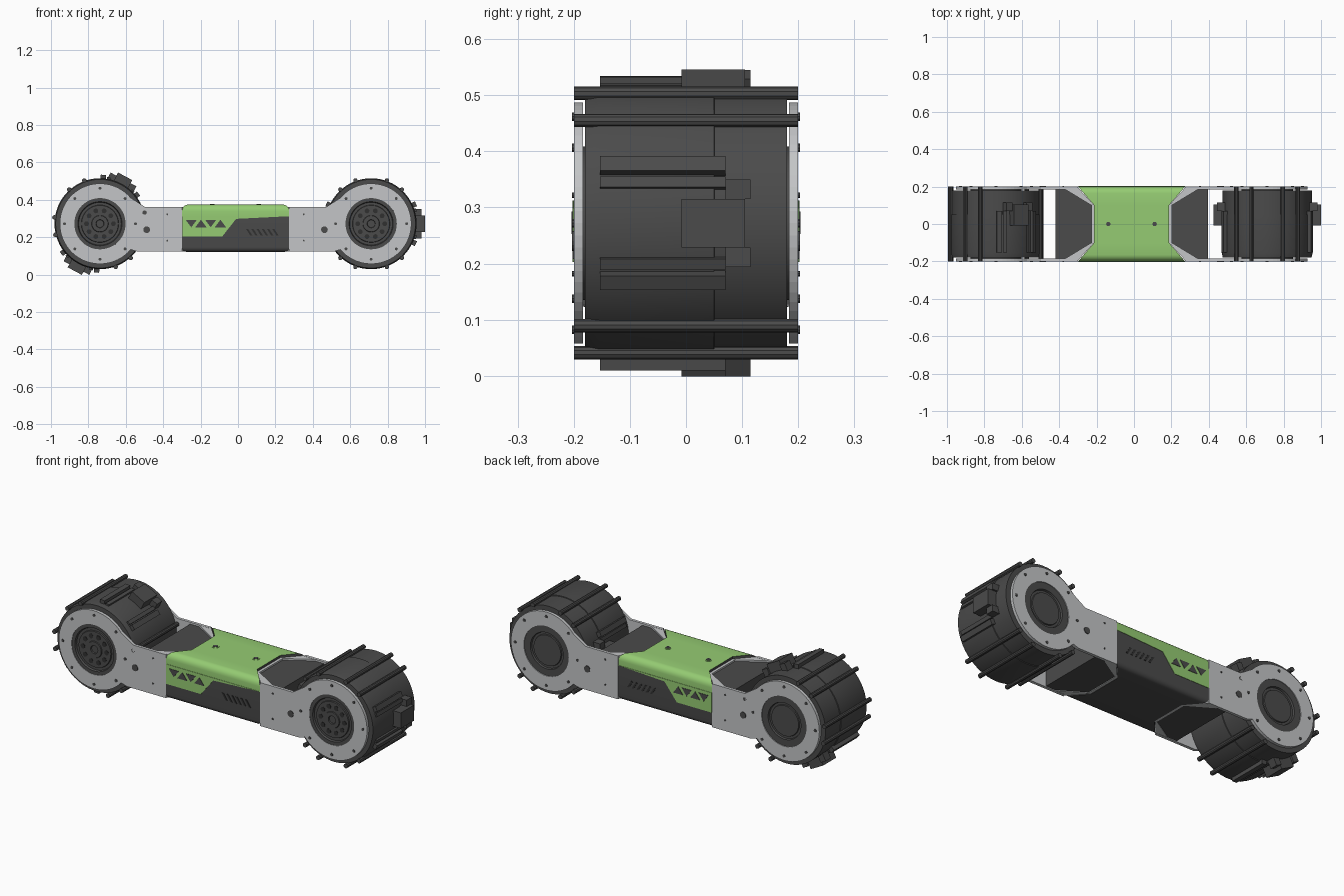
import bpy, bmesh
from math import cos, sin, pi, radians
from mathutils import Matrix, Vector

if "Cube" in bpy.data.objects:
    bpy.data.objects.remove(bpy.data.objects["Cube"])

CX, HUB_X, HUB_Z = -0.013, 0.725, 0.272


def material(name, rgb):
    m = bpy.data.materials.new(name)
    m.use_nodes = True
    m.diffuse_color = (*rgb, 1)
    m.node_tree.nodes["Principled BSDF"].inputs["Base Color"].default_value = (*rgb, 1)
    return m


DARK = material("dark grey", (0.07, 0.07, 0.07))
BLACK = material("near black", (0.03, 0.03, 0.03))
LIGHT = material("light grey", (0.55, 0.56, 0.57))
GREEN = material("green", (0.3, 0.6, 0.17))


def finish(bm, name, *mats, smooth=False):
    bmesh.ops.remove_doubles(bm, verts=bm.verts, dist=1e-5)
    bmesh.ops.recalc_face_normals(bm, faces=bm.faces)
    me = bpy.data.meshes.new(name)
    bm.to_mesh(me)
    bm.free()
    ob = bpy.data.objects.new(name, me)
    bpy.context.collection.objects.link(ob)
    for m in mats:
        me.materials.append(m)
    if smooth:
        bpy.ops.object.select_all(action="DESELECT")
        ob.select_set(True)
        bpy.context.view_layer.objects.active = ob
        bpy.ops.object.shade_smooth_by_angle(angle=radians(30))
    return ob


def add_prism(bm, pts, axis, lo, hi):
    """Extrude a flat outline along y (points are x, z) or z (points are x, y)."""
    place = (lambda p, h: (p[0], h, p[1])) if axis == "y" else (lambda p, h: (p[0], p[1], h))
    face = bm.faces.new([bm.verts.new(place(p, lo)) for p in pts])
    ext = bmesh.ops.extrude_face_region(bm, geom=[face])["geom"]
    shift = Vector(place((0, 0), hi - lo))
    bmesh.ops.translate(bm, vec=shift, verts=[v for v in ext if isinstance(v, bmesh.types.BMVert)])


def prisms(name, outlines, axis, lo, hi, mat, smooth=False):
    bm = bmesh.new()
    for pts in outlines:
        add_prism(bm, pts, axis, lo, hi)
    return finish(bm, name, mat, smooth=smooth)


def circle(x, z, r, n=16):
    return [(x + r * cos(2 * pi * i / n), z + r * sin(2 * pi * i / n)) for i in range(n)]


def lathe(name, profile, x, mat):
    """Spin (radius, y) points around the wheel axle."""
    bm = bmesh.new()
    vs = [bm.verts.new((x + r, y, HUB_Z)) for r, y in profile]
    es = [bm.edges.new(p) for p in zip(vs, vs[1:])]
    bmesh.ops.spin(bm, geom=vs + es, cent=(x, 0, HUB_Z), axis=(0, 1, 0),
                   angle=2 * pi, steps=64, use_merge=True)
    return finish(bm, name, mat, smooth=True)


def cleats(name, x, turn):
    """Bars, blocks and clasps standing on the tread."""
    bm = bmesh.new()

    def block(angle, r0, r1, y0, y1, t0, t1):
        m = (Matrix.Translation((x, 0, HUB_Z)) @ Matrix.Rotation(-radians(angle + turn), 4, "Y")
             @ Matrix.Translation(((r0 + r1) / 2, (y0 + y1) / 2, (t0 + t1) / 2))
             @ Matrix.Diagonal((r1 - r0, y1 - y0, t1 - t0, 1)))
        bmesh.ops.create_cube(bm, size=1, matrix=m)

    for half in (0, 180):
        for a in (-70, -48, 48, 70):
            m = (Matrix.Translation((x, 0, HUB_Z))
                 @ Matrix.Rotation(-radians(a + half + turn), 4, "Y")
                 @ Matrix.Translation((0.246, 0, 0)) @ Matrix.Rotation(pi / 2, 4, "X"))
            bmesh.ops.create_cone(bm, cap_ends=True, segments=10, radius1=0.012,
                                  radius2=0.012, depth=0.4, matrix=m)
        block(half, 0.22, 0.287, -0.008, 0.105, -0.043, 0.043)
        for s in (-1, 1):
            lug = sorted((s * 0.043, s * 0.078))
            block(half, 0.22, 0.268, 0.07, 0.115, *lug)
            block(half + s * 24, 0.23, 0.262, -0.153, 0.07, -0.014, 0.014)
            block(half + s * 17, 0.23, 0.252, -0.153, 0.07, -0.01, 0.01)
    finish(bm, name, DARK)


# Wheels, side plates and hubs at both ends
for s, end, turn in ((-1, "right", 62), (1, "left", 0)):
    hx = CX + s * HUB_X
    lathe(f"{end}_tread", [(0, -0.18), (0.237, -0.18), (0.243, -0.155), (0.243, 0.05),
                           (0.239, 0.051), (0.239, 0.18), (0, 0.18)], hx, DARK)
    cleats(f"{end}_cleats", hx, turn)

    arc = [radians(40 + 280 * i / 48) for i in range(49)]
    outline = [(0.215 * cos(a), 0.215 * sin(a)) for a in arc]
    outline += [(0.2, -0.149), (0.438, -0.149), (0.438, 0.09), (0.24, 0.09)]
    outline = [(hx - s * px, HUB_Z + pz) for px, pz in outline]
    for f, side in ((-1, "front"), (1, "back")):
        # side plate with a round opening for the hub
        plate = prisms(f"{end}_{side}_plate", [outline], "y", *sorted((f * 0.184, f * 0.2)), LIGHT)
        cutter = prisms("hub_cutter", [circle(hx, HUB_Z, 0.137, 48)], "y", -0.3, 0.3, LIGHT)
        cutter.hide_render = True
        mod = plate.modifiers.new("hub_opening", "BOOLEAN")
        mod.operation, mod.object, mod.solver = "DIFFERENCE", cutter, "EXACT"
        bpy.context.view_layer.objects.active = plate
        bpy.ops.object.modifier_apply(modifier=mod.name)
        bpy.data.objects.remove(cutter)

        # hub disc and its bolts
        if f < 0:
            rings = [(0.137, 0.18), (0.137, 0.198), (0.118, 0.198), (0.114, 0.188), (0.1, 0.188),
                     (0.098, 0.194), (0.045, 0.194), (0.043, 0.199), (0.022, 0.199),
                     (0.02, 0.192), (0, 0.192)]
        else:
            rings = [(0.137, 0.18), (0.137, 0.196), (0.1, 0.196), (0.097, 0.186),
                     (0.085, 0.186), (0.083, 0.192), (0, 0.192)]
        lathe(f"{end}_{side}_hub", [(r, f * y) for r, y in rings], hx, DARK)
        if f < 0:
            holes = [circle(hx + px, HUB_Z + pz, 0.013, 12) for px, pz in circle(0, 0, 0.072, 10)]
            prisms(f"{end}_hub_holes", holes, "y", -0.196, -0.193, BLACK)
        bolts = [circle(hx + px, HUB_Z + pz, 0.008, 10) for px, pz in circle(0, 0, 0.19, 8)]
        bolts += [circle(hx - s * 0.36, HUB_Z + dz, 0.005, 8) for dz in (-0.09, 0.05)]
        bolts += [circle(hx - s * 0.25, HUB_Z - 0.032, 0.018)]
        prisms(f"{end}_{side}_bolts", bolts, "y", *sorted((f * 0.199, f * 0.203)), DARK)

    # waisted light frame and the dark block it holds
    half = [(0.355, 0.185), (0.215, 0.1)]
    inner = half + [(px, -py) for px, py in reversed(half)]
    outer = [(0.355, -0.198), (0.29, -0.198), (0.2, -0.1), (0.2, 0.1), (0.29, 0.198), (0.355, 0.198)]
    prisms(f"{end}_frame", [[(CX + s * px, py) for px, py in inner + outer]],
           "z", 0.124, 0.361, LIGHT)
    core = [(0.408, 0.184)] + inner + [(0.408, -0.184)]
    prisms(f"{end}_core", [[(CX + s * px, py) for px, py in core]], "z", 0.127, 0.352, DARK)

# Central body: rounded section whose ends follow the waist
section = []
for cy, cz, r, start in ((0.165, 0.339, 0.035, 0), (-0.165, 0.339, 0.035, 90),
                         (-0.175, 0.147, 0.025, 180), (0.175, 0.147, 0.025, 270)):
    arc = [radians(start + 90 * i / 5) for i in range(6)]
    pts = [(cy + r * cos(a), cz + r * sin(a)) for a in arc]
    if start == 0:
        pts = [(0.2, 0.31)] + pts + [(0.1, 0.374)]
    elif start == 90:
        pts = [(-0.1, 0.374)] + pts + [(-0.2, 0.31)]
    elif start == 180:
        pts += [(-0.1, 0.122)]
    else:
        pts = [(0.1, 0.122)] + pts
    section += pts
bm = bmesh.new()
rows = []
for s in (-1, 1):
    rows.append([bm.verts.new((CX + s * (0.2 + 0.086 * max(0, (abs(y) - 0.1) / 0.1)), y, z))
                 for y, z in section])
n = len(section)
for i in range(n):
    j = (i + 1) % n
    face = bm.faces.new((rows[0][i], rows[0][j], rows[1][j], rows[1][i]))
    face.material_index = int(min(section[i][1], section[j][1]) > 0.3)
for row in rows:
    for keep in (lambda y: y > 0.09, lambda y: abs(y) < 0.11, lambda y: y < -0.09):
        bm.faces.new([v for v in row if keep(v.co.y)])
finish(bm, "central_body", DARK, GREEN, smooth=True)

# Painted side panels, triangles and vent slots
panel = [(-0.298, 0.312), (-0.298, 0.203), (-0.085, 0.203), (-0.01, 0.298), (0.273, 0.312)]
triangles = []
for i in range(4):
    x, d = -0.25 + 0.052 * i, (-1) ** i
    triangles.append([(x - 0.03, 0.273 + d * 0.02), (x + 0.03, 0.273 + d * 0.02),
                      (x, 0.273 - d * 0.02)])
slots = []
for i in range(6):
    x = 0.06 + 0.028 * i
    slots.append([(x - 0.018, 0.245), (x - 0.006, 0.245), (x + 0.018, 0.208), (x + 0.006, 0.208)])
for f, side in ((-1, "front"), (1, "back")):
    for name, shapes, depth, mat in (("green_panel", [panel], 0.202, GREEN),
                                     ("panel_triangles", triangles, 0.204, DARK),
                                     ("vent_slots", slots, 0.202, BLACK)):
        prisms(f"{side}_{name}", shapes, "y", *sorted((f * 0.198, f * depth)), mat)

# Screws on the top cover
prisms("top_screw_rims", [circle(x, 0, 0.019) for x in (-0.137, 0.11)], "z", 0.37, 0.376, GREEN)
prisms("top_screws", [circle(x, 0, 0.012) for x in (-0.137, 0.11)], "z", 0.37, 0.378, DARK)
